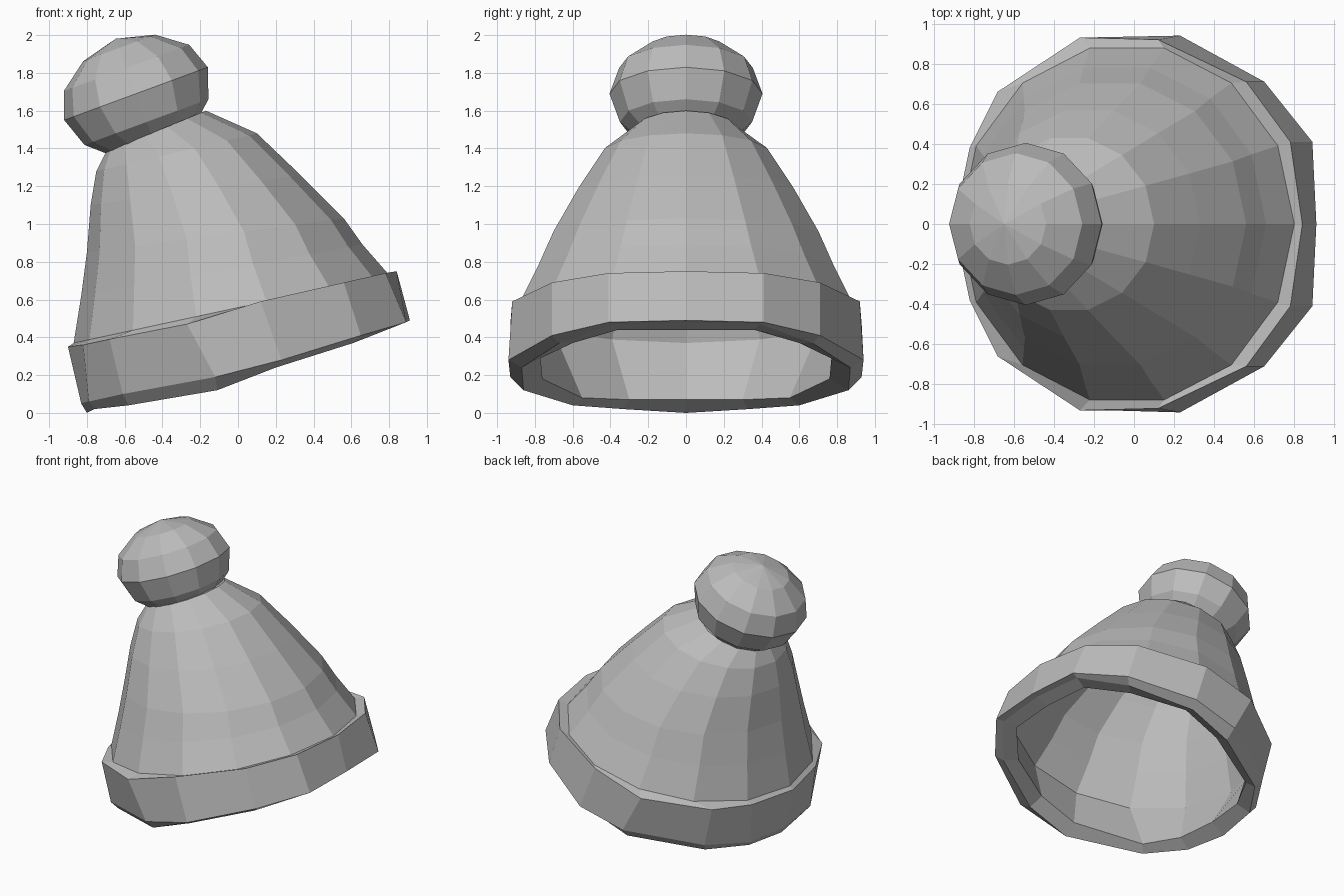
import bpy, bmesh
from math import cos, sin, pi, atan2
from mathutils import Vector

cube = bpy.data.objects.get("Cube")
if cube:
    bpy.data.objects.remove(cube, do_unlink=True)

grey = bpy.data.materials.new("knit grey")
grey.use_nodes = True
colour = (0.5, 0.5, 0.5, 1)
grey.diffuse_color = colour
grey.node_tree.nodes["Principled BSDF"].inputs["Base Color"].default_value = colour

SIDES = 14


def mirrored(half):
    """Full ring from points running from the left rim to the right rim."""
    return [Vector(p) for p in half] + [Vector((x, -y, z)) for x, y, z in half[-2:0:-1]]


def tilted_ring(right, left, width, sides=SIDES):
    """Ellipse whose ends on y = 0 are the (x, z) points right and left."""
    mx, mz = (right[0] + left[0]) / 2, (right[1] + left[1]) / 2
    hx, hz = (right[0] - left[0]) / 2, (right[1] - left[1]) / 2
    ring = []
    for k in range(sides):
        a = 2 * pi * k / sides
        ring.append(Vector((mx + hx * cos(a), width * sin(a), mz + hz * cos(a))))
    return ring


def loft(name, rings, loop=False, cap=False, apex=None):
    bm = bmesh.new()
    loops = [[bm.verts.new(p) for p in ring] for ring in rings]
    pairs = list(zip(loops, loops[1:]))
    if loop:
        pairs.append((loops[-1], loops[0]))
    for low, high in pairs:
        for k in range(len(low)):
            n = (k + 1) % len(low)
            bm.faces.new((low[k], low[n], high[n], high[k]))
    if cap:
        bm.faces.new(loops[0] if apex else loops[-1])
    if apex:
        tip, last = bm.verts.new(apex), loops[-1]
        for k in range(len(last)):
            bm.faces.new((last[k], last[(k + 1) % len(last)], tip))
    bmesh.ops.recalc_face_normals(bm, faces=bm.faces)
    mesh = bpy.data.meshes.new(name)
    bm.to_mesh(mesh)
    bm.free()
    mesh.materials.append(grey)
    bpy.context.collection.objects.link(bpy.data.objects.new(name, mesh))


# Tapering, leaning cap
seam = tilted_ring((0.80, 0.73), (-0.87, 0.37), 0.90)
cap_rings = [seam] + [tilted_ring(*r) for r in (
    ((0.66, 0.89), (-0.83, 0.62), 0.80),
    ((0.56, 1.03), (-0.80, 0.85), 0.72),
    ((0.33, 1.26), (-0.78, 1.10), 0.58),
    ((0.10, 1.48), (-0.75, 1.28), 0.44),
    ((-0.17, 1.60), (-0.70, 1.38), 0.28))]
loft("cap", cap_rings, cap=True)

# Folded brim: upper edge, lower edge, underside and inner lip
upper = mirrored([(0.84, 0, 0.75), (0.78, 0.41, 0.74), (0.56, 0.71, 0.69), (0.12, 0.92, 0.59),
                  (-0.27, 0.93, 0.47), (-0.68, 0.66, 0.39), (-0.82, 0.38, 0.36), (-0.90, 0, 0.35)])
lower = mirrored([(0.91, 0, 0.49), (0.89, 0.41, 0.48), (0.65, 0.71, 0.41), (0.23, 0.94, 0.28),
                  (-0.12, 0.93, 0.19), (-0.61, 0.65, 0.10), (-0.79, 0.36, 0.06), (-0.83, 0, 0.05)])
under = mirrored([(0.87, 0, 0.48), (0.84, 0.39, 0.47), (0.61, 0.67, 0.37), (0.20, 0.87, 0.24),
                  (-0.11, 0.86, 0.12), (-0.58, 0.60, 0.04), (-0.76, 0.33, 0.02), (-0.80, 0, 0)])
lip = mirrored([(0.78, 0, 0.44), (0.75, 0.36, 0.44), (0.53, 0.60, 0.37), (0.18, 0.77, 0.29),
                (-0.10, 0.76, 0.18), (-0.54, 0.55, 0.08), (-0.67, 0.30, 0.07), (-0.70, 0, 0.07)])
loft("brim", [seam, lip, under, lower, upper], loop=True)

# Faceted pompom, tilted along the lean of the cap
centre = Vector((-0.54, 0, 1.69))
tilt = atan2(0.28, 0.76)
across = Vector((cos(tilt), 0, sin(tilt)))
axis = Vector((-sin(tilt), 0, cos(tilt)))
ball = []
for radius, height in ((0.26, -0.24), (0.35, -0.16), (0.405, 0), (0.354, 0.145), (0.203, 0.258)):
    ball.append([centre + axis * height + across * (radius * cos(k * pi / 6))
                 + Vector((0, radius * sin(k * pi / 6), 0)) for k in range(12)])
loft("pompom", ball, cap=True, apex=centre + axis * 0.31)
